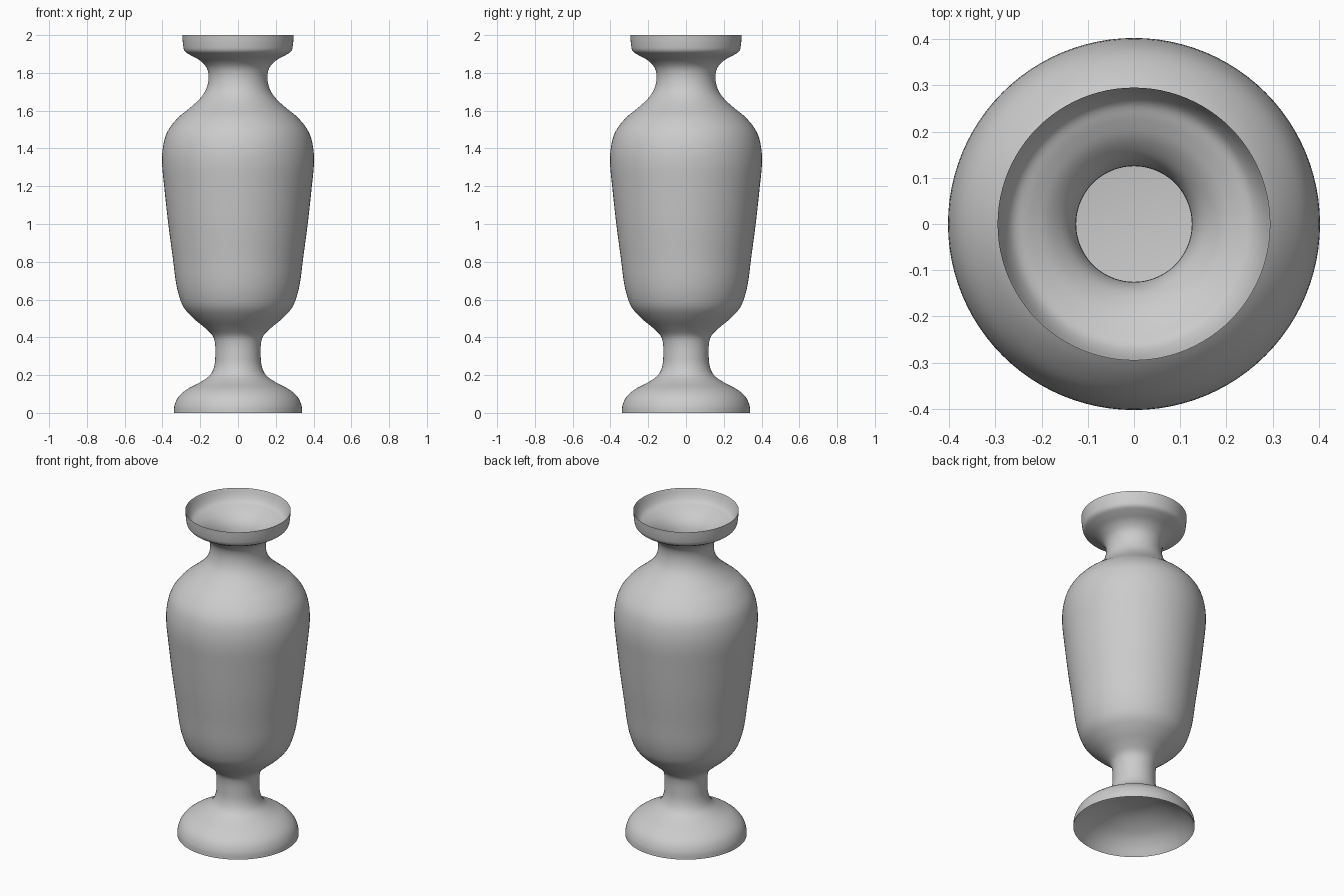
import bpy, math
from mathutils import Vector

cube = bpy.data.objects.get("Cube")
if cube:
    bpy.data.objects.remove(cube, do_unlink=True)

clay = bpy.data.materials.new("grey clay")
clay.use_nodes = True
GREY = (0.6, 0.6, 0.6, 1)
clay.diffuse_color = GREY
clay.node_tree.nodes["Principled BSDF"].inputs["Base Color"].default_value = GREY


def smooth_profile(points, steps=4):
    """Catmull-Rom curve through (radius, height) points."""
    p = [Vector(q) for q in points]
    p = [2 * p[0] - p[1]] + p + [2 * p[-1] - p[-2]]
    out = []
    for a, b, c, d in zip(p, p[1:], p[2:], p[3:]):
        for i in range(steps):
            t = i / steps
            out.append(0.5 * (2 * b + (c - a) * t + (2 * a - 5 * b + 4 * c - d) * t * t
                              + (3 * b - a - 3 * c + d) * t ** 3))
    return out + [p[-2]]


def lathe(name, profile, segments=96):
    """Spin a profile running from axis to axis around z."""
    verts, faces = [], []
    rings = profile[1:-1]
    for r, z in rings:
        for k in range(segments):
            a = math.tau * k / segments
            verts.append((r * math.cos(a), r * math.sin(a), z))
    for i in range(len(rings) - 1):
        for k in range(segments):
            a, b = i * segments + k, i * segments + (k + 1) % segments
            faces.append((a, b, b + segments, a + segments))
    # Close both ends with a fan on the axis
    first, last = len(verts), len(verts) + 1
    verts += [(0, 0, profile[0][1]), (0, 0, profile[-1][1])]
    base = (len(rings) - 1) * segments
    for k in range(segments):
        n = (k + 1) % segments
        faces.append((first, n, k))
        faces.append((last, base + k, base + n))
    mesh = bpy.data.meshes.new(name)
    mesh.from_pydata(verts, [], faces)
    mesh.materials.append(clay)
    obj = bpy.data.objects.new(name, mesh)
    bpy.context.collection.objects.link(obj)
    bpy.ops.object.select_all(action='DESELECT')
    obj.select_set(True)
    bpy.context.view_layer.objects.active = obj
    bpy.ops.object.shade_smooth_by_angle(angle=math.radians(40))
    return obj


# Hollow underside of the foot, from the axis out to the thin base edge
underside = [(0, 0.17), (0.09, 0.165), (0.17, 0.142), (0.25, 0.10), (0.30, 0.055), (0.34, 0)]

# Outer wall: foot, stem, body, neck and cup-shaped mouth
outside = [(0.34, 0), (0.336, 0.04), (0.315, 0.085), (0.27, 0.125), (0.20, 0.162),
           (0.148, 0.20), (0.125, 0.25), (0.12, 0.31), (0.122, 0.37), (0.135, 0.41),
           (0.175, 0.45), (0.235, 0.50), (0.285, 0.555), (0.312, 0.62), (0.33, 0.70),
           (0.345, 0.82), (0.369, 1.0), (0.391, 1.2), (0.402, 1.32), (0.397, 1.41),
           (0.373, 1.49), (0.32, 1.56), (0.26, 1.61), (0.205, 1.66), (0.17, 1.71),
           (0.156, 1.77), (0.165, 1.825), (0.20, 1.865), (0.25, 1.893), (0.282, 1.915),
           (0.291, 1.95), (0.295, 2.0)]

# Inner wall: mouth, narrow neck, then the body cavity down to the floor
inside = [(0.295, 2.0), (0.28, 1.96), (0.26, 1.932), (0.225, 1.915), (0.18, 1.888),
          (0.14, 1.84), (0.125, 1.77), (0.14, 1.70), (0.18, 1.64), (0.235, 1.585),
          (0.30, 1.53), (0.35, 1.46), (0.372, 1.34), (0.36, 1.18), (0.315, 0.82),
          (0.285, 0.65), (0.24, 0.55), (0.18, 0.495), (0.13, 0.48)]

profile = smooth_profile(underside) + smooth_profile(outside)[1:]
profile += smooth_profile(inside)[1:] + [Vector((0, 0.48))]
lathe("vase", profile)
